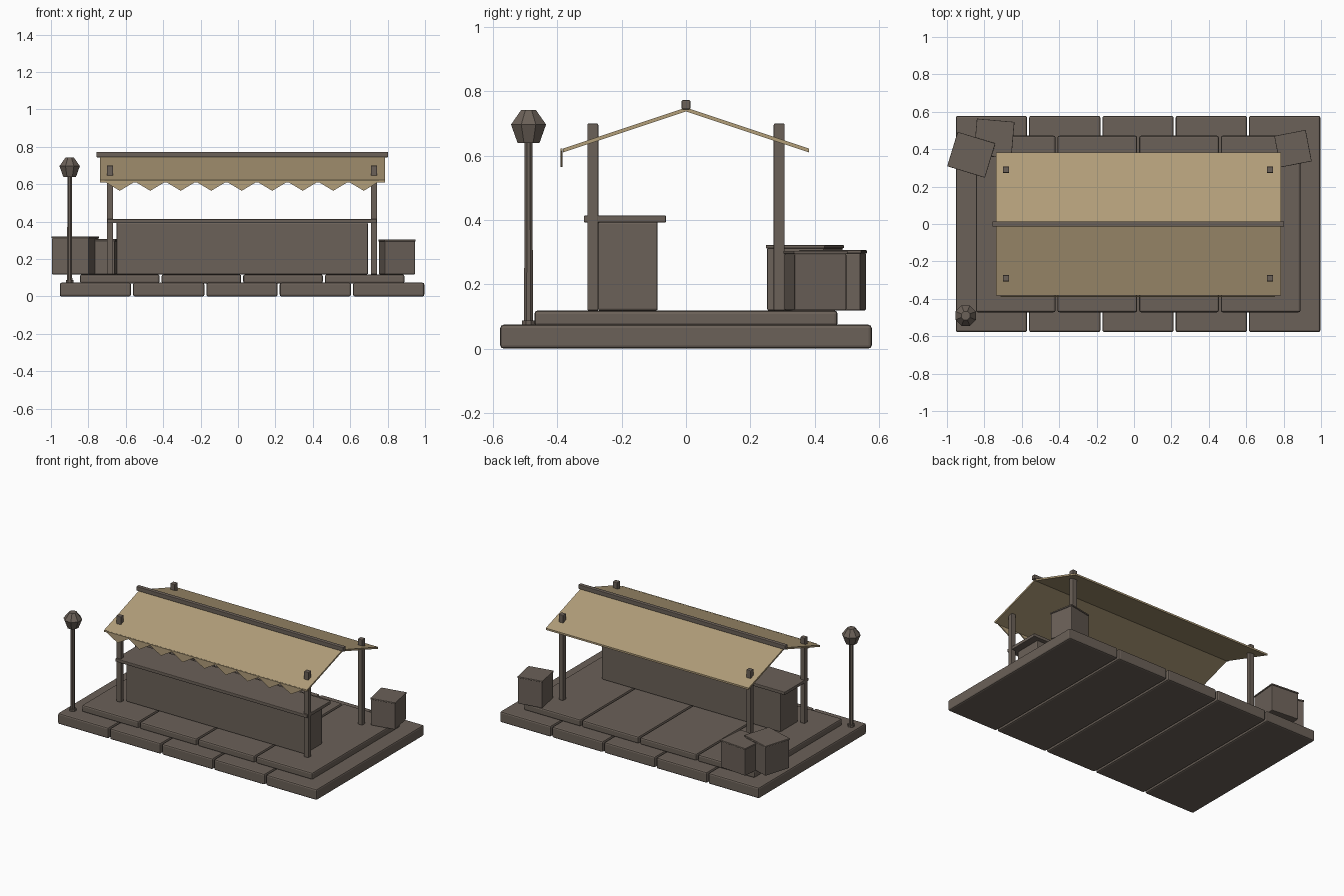
import bpy, bmesh, math
from mathutils import Matrix

cube = bpy.data.objects.get("Cube")
if cube:
    bpy.data.objects.remove(cube, do_unlink=True)


def material(name, rgb):
    mat = bpy.data.materials.new(name)
    mat.use_nodes = True
    mat.diffuse_color = (*rgb, 1)
    mat.node_tree.nodes["Principled BSDF"].inputs["Base Color"].default_value = (*rgb, 1)
    return mat


BROWN = material("weathered_brown", (0.147, 0.119, 0.098))
TAN = material("canvas_tan", (0.445, 0.342, 0.195))


def finish(name, bm, mat, bevel=0):
    bmesh.ops.recalc_face_normals(bm, faces=bm.faces)
    mesh = bpy.data.meshes.new(name)
    bm.to_mesh(mesh)
    bm.free()
    mesh.materials.append(mat)
    obj = bpy.data.objects.new(name, mesh)
    bpy.context.collection.objects.link(obj)
    if bevel:
        mod = obj.modifiers.new("Bevel", "BEVEL")
        mod.width, mod.segments = bevel, 2
    return obj


def box(name, x, y, z, bevel=0.004, turn=0, mat=BROWN):
    """Box from (low, high) ranges, optionally turned about its own centre."""
    bm = bmesh.new()
    bmesh.ops.create_cube(bm, size=1)
    size = Matrix.Diagonal((x[1] - x[0], y[1] - y[0], z[1] - z[0], 1))
    centre = Matrix.Translation([sum(r) / 2 for r in (x, y, z)])
    bm.transform(centre @ Matrix.Rotation(math.radians(turn), 4, "Z") @ size)
    return finish(name, bm, mat, bevel)


def prism(name, outline, axis, start, depth, mat):
    """Extrude a flat outline along x (yz outline) or y (xz outline)."""
    bm = bmesh.new()
    place = (lambda a, b: (start, a, b)) if axis == "x" else (lambda a, b: (a, start, b))
    face = bm.faces.new([bm.verts.new(place(a, b)) for a, b in outline])
    extruded = bmesh.ops.extrude_face_region(bm, geom=[face])["geom"]
    move = (depth, 0, 0) if axis == "x" else (0, depth, 0)
    bmesh.ops.translate(bm, vec=move, verts=[v for v in extruded if isinstance(v, bmesh.types.BMVert)])
    return finish(name, bm, mat)


def lathe(name, x, y, rings, sides=8):
    """Faceted turned part from (radius, height) rings."""
    bm = bmesh.new()
    loops = []
    for r, z in rings:
        angles = [2 * math.pi * (i + 0.5) / sides for i in range(sides)]
        loops.append([bm.verts.new((x + r * math.cos(a), y + r * math.sin(a), z)) for a in angles])
    for low, high in zip(loops, loops[1:]):
        for i in range(sides):
            j = (i + 1) % sides
            bm.faces.new((low[i], low[j], high[j], high[i]))
    bm.faces.new(loops[0])
    bm.faces.new(loops[-1])
    return finish(name, bm, BROWN)


def slabs(name, count, x, y, z):
    gap = 0.011
    pitch = (x[1] - x[0] + gap) / count
    for i in range(count):
        left = x[0] + i * pitch
        box(f"{name}_{i + 1}", (left, left + pitch - gap), y, z, 0.01)


# Two-step platform
FLOOR = 0.118
slabs("lower_slab", 5, (-0.953, 0.996), (-0.578, 0.578), (0, 0.074))
slabs("upper_slab", 4, (-0.845, 0.89), (-0.472, 0.472), (0.07, FLOOR))

# Counter
box("counter_body", (-0.65, 0.695), (-0.274, -0.088), (FLOOR, 0.394), 0.006)
box("counter_top", (-0.70, 0.742), (-0.318, -0.062), (0.392, 0.414))

# Posts
for side, px in (("right", -0.684), ("left", 0.727)):
    for end, py in (("front", -0.29), ("back", 0.29)):
        box(f"{side}_{end}_post", (px - 0.017, px + 0.017), (py - 0.017, py + 0.017), (FLOOR, 0.70))

# Canvas roof and ridge beam
RIDGE, EAVE, THICK, REACH = 0.75, 0.622, 0.012, 0.383
roof = [(-REACH, EAVE), (0, RIDGE), (REACH, EAVE),
        (REACH, EAVE - THICK), (0, RIDGE - THICK), (-REACH, EAVE - THICK)]
prism("canvas_roof", roof, "x", -0.739, 1.526, TAN)
box("ridge_beam", (-0.757, 0.802), (-0.014, 0.014), (0.744, 0.773))

# Row of pointed flaps along the front eave
TEETH, STEP, FIRST = 9, 0.163, -0.632
for i in range(TEETH):
    tip = FIRST + i * STEP
    flap = [(tip - STEP / 2, 0.622), (tip - STEP / 2, 0.614), (tip, 0.565),
            (tip + STEP / 2, 0.614), (tip + STEP / 2, 0.622)]
    prism(f"valance_flap_{i + 1}", flap, "y", -0.391, 0.007, TAN)

# Street lamp
LX, LY = -0.9, -0.49
lathe("lamp_base", LX, LY, [(0.022, 0.07), (0.022, 0.088)])
lathe("lamp_pole", LX, LY, [(0.015, 0.085), (0.013, 0.65)])
lathe("lamp_head", LX, LY, [(0.037, 0.64), (0.059, 0.697), (0.025, 0.742)])

# Crates: centre, width, depth, top height, turn
crates = [("right_outer_crate", -0.87, 0.37, 0.205, 0.186, 0.322, -17),
          ("right_inner_crate", -0.748, 0.457, 0.196, 0.19, 0.306, -5),
          ("left_crate", 0.85, 0.403, 0.165, 0.165, 0.304, 11)]
for name, cx, cy, w, d, top, turn in crates:
    box(name, (cx - w / 2, cx + w / 2), (cy - d / 2, cy + d / 2), (FLOOR, top - 0.008), 0.005, turn)
    w, d = w + 0.006, d + 0.006
    box(name + "_lid", (cx - w / 2, cx + w / 2), (cy - d / 2, cy + d / 2), (top - 0.01, top), 0.003, turn)
